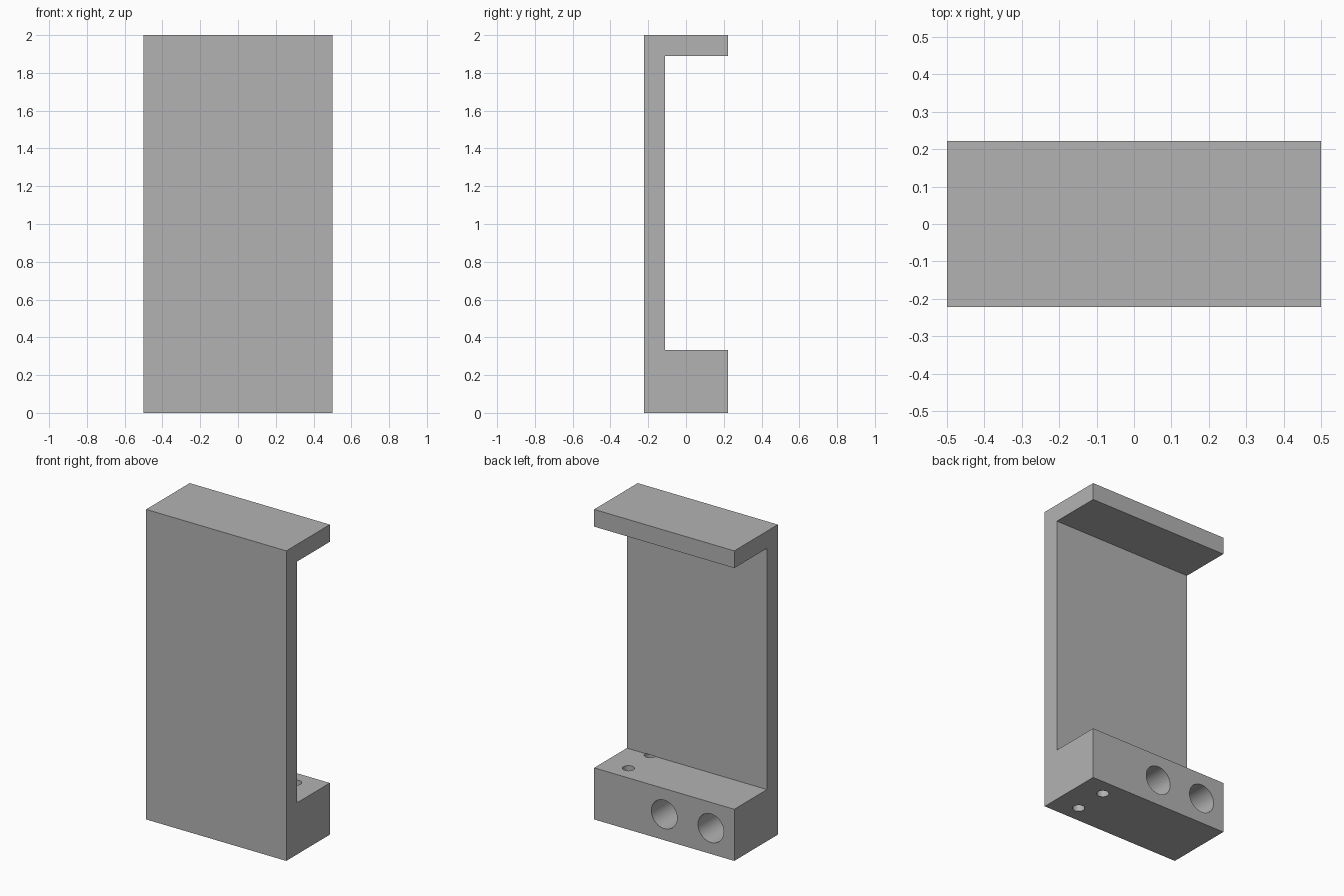
import bpy, bmesh, math

cube = bpy.data.objects.get("Cube")
if cube:
    bpy.data.objects.remove(cube, do_unlink=True)

WIDTH, DEPTH, HEIGHT = 1.0, 0.444, 2.0
WALL, BLOCK = 0.111, 0.333
BACK = DEPTH / 2

grey = bpy.data.materials.new("plain grey")
grey.use_nodes = True
colour = (0.45, 0.45, 0.45, 1)
grey.diffuse_color = colour
grey.node_tree.nodes["Principled BSDF"].inputs["Base Color"].default_value = colour


def extruded_profile(name, points, width):
    """Extrude a closed (y, z) outline along x."""
    bm = bmesh.new()
    face = bm.faces.new([bm.verts.new((-width / 2, y, z)) for y, z in points])
    result = bmesh.ops.extrude_face_region(bm, geom=[face])
    moved = [v for v in result["geom"] if isinstance(v, bmesh.types.BMVert)]
    bmesh.ops.translate(bm, verts=moved, vec=(width, 0, 0))
    bmesh.ops.recalc_face_normals(bm, faces=bm.faces[:])
    mesh = bpy.data.meshes.new(name)
    bm.to_mesh(mesh)
    bm.free()
    mesh.materials.append(grey)
    obj = bpy.data.objects.new(name, mesh)
    bpy.context.collection.objects.link(obj)
    return obj


def drill(target, radius, length, centre, rotation=(0, 0, 0)):
    """Cut a round hole and discard the cutter."""
    bpy.ops.mesh.primitive_cylinder_add(vertices=48, radius=radius, depth=length,
                                        location=centre, rotation=rotation)
    cutter = bpy.context.object
    cutter.name = "hole_cutter"
    cutter.hide_render = True
    cutter.data.materials.append(grey)
    mod = target.modifiers.new("hole", 'BOOLEAN')
    mod.operation, mod.solver, mod.object = 'DIFFERENCE', 'EXACT', cutter
    bpy.context.view_layer.objects.active = target
    bpy.ops.object.modifier_apply(modifier=mod.name)
    bpy.data.objects.remove(cutter, do_unlink=True)


# C-shaped body: front wall, top lip and thick foot block
inner = -BACK + WALL
bracket = extruded_profile("bracket", [
    (-BACK, 0), (BACK, 0), (BACK, BLOCK), (inner, BLOCK),
    (inner, HEIGHT - WALL), (BACK, HEIGHT - WALL), (BACK, HEIGHT), (-BACK, HEIGHT),
], WIDTH)

# Two large blind bores in the back of the foot
for x in (0, -0.333):
    drill(bracket, 0.092, 2 * BLOCK, (x, BACK, BLOCK / 2), (math.pi / 2, 0, 0))

# Two small vertical holes through the foot, the front one running under the wall
top, bottom = BLOCK + 0.001, -0.1
for y in (0.111, -0.111):
    drill(bracket, 0.036, top - bottom, (0.333, y, (top + bottom) / 2))

bpy.ops.object.select_all(action='DESELECT')
bracket.select_set(True)
bpy.context.view_layer.objects.active = bracket
bpy.ops.object.shade_smooth_by_angle(angle=math.radians(30))
